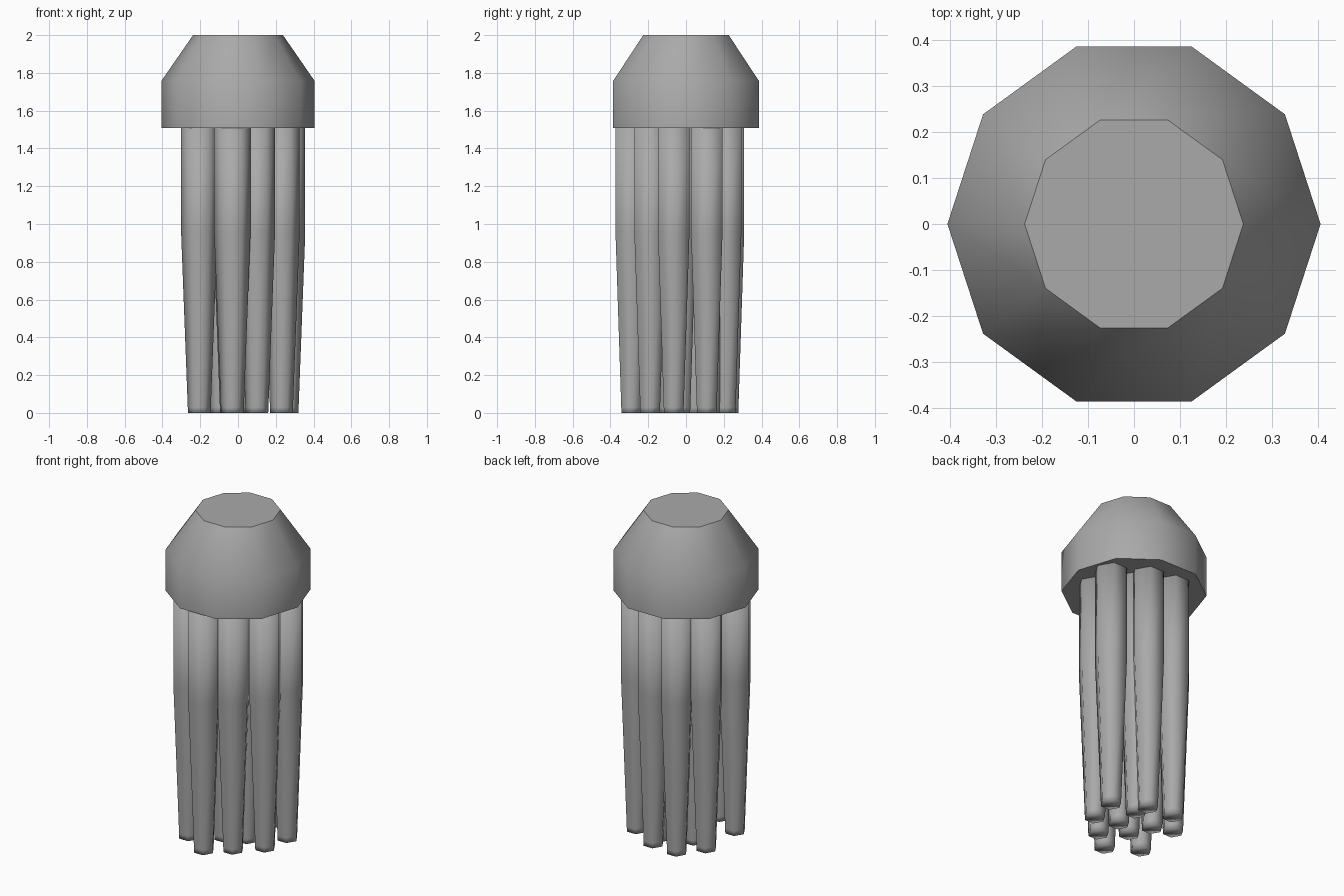
import bpy, bmesh
from math import pi, cos, sin, radians

cube = bpy.data.objects.get("Cube")
if cube:
    bpy.data.objects.remove(cube, do_unlink=True)

grey = bpy.data.materials.new("mid_grey")
grey.use_nodes = True
colour = (0.4, 0.4, 0.4, 1)
grey.diffuse_color = colour
grey.node_tree.nodes["Principled BSDF"].inputs["Base Color"].default_value = colour


def stacked_rings(name, sides, profile, centre, smooth_angle):
    """Closed solid through (radius, height) rings, with a corner on the x axis."""
    bm = bmesh.new()
    rings = []
    for radius, z in profile:
        angles = [2 * pi * i / sides for i in range(sides)]
        rings.append([bm.verts.new((radius * cos(a), radius * sin(a), z)) for a in angles])
    for low, high in zip(rings, rings[1:]):
        for i in range(sides):
            j = (i + 1) % sides
            bm.faces.new((low[i], low[j], high[j], high[i]))
    bm.faces.new(rings[0][::-1])
    bm.faces.new(rings[-1])
    mesh = bpy.data.meshes.new(name)
    bm.to_mesh(mesh)
    bm.free()
    mesh.materials.append(grey)
    obj = bpy.data.objects.new(name, mesh)
    obj.location = (*centre, 0)
    bpy.context.collection.objects.link(obj)
    bpy.ops.object.select_all(action='DESELECT')
    obj.select_set(True)
    bpy.context.view_layer.objects.active = obj
    bpy.ops.object.shade_smooth_by_angle(angle=radians(smooth_angle))
    return obj


# Bell with a sloped shoulder and flat top
stacked_rings("bell", 10, [(0.406, 1.507), (0.406, 1.757), (0.238, 2.0)], (0, 0), 50)

# Tentacles: straight above, tapering below, with softly shaded tips
outer = [(-0.205, -0.185), (-0.03, -0.29), (0.1, -0.19), (0.23, -0.065),
         (0.26, 0.11), (0.075, 0.21), (-0.095, 0.225), (-0.205, 0.095)]
inner = [(0.085, -0.03), (-0.035, -0.085), (-0.09, 0.05), (0.09, 0.125)]
for number, centre in enumerate(outer + inner, 1):
    stacked_rings(f"tentacle_{number}", 6,
                  [(0.06, 0), (0.061, 0.03), (0.096, 0.95), (0.096, 1.52)], centre, 100)
